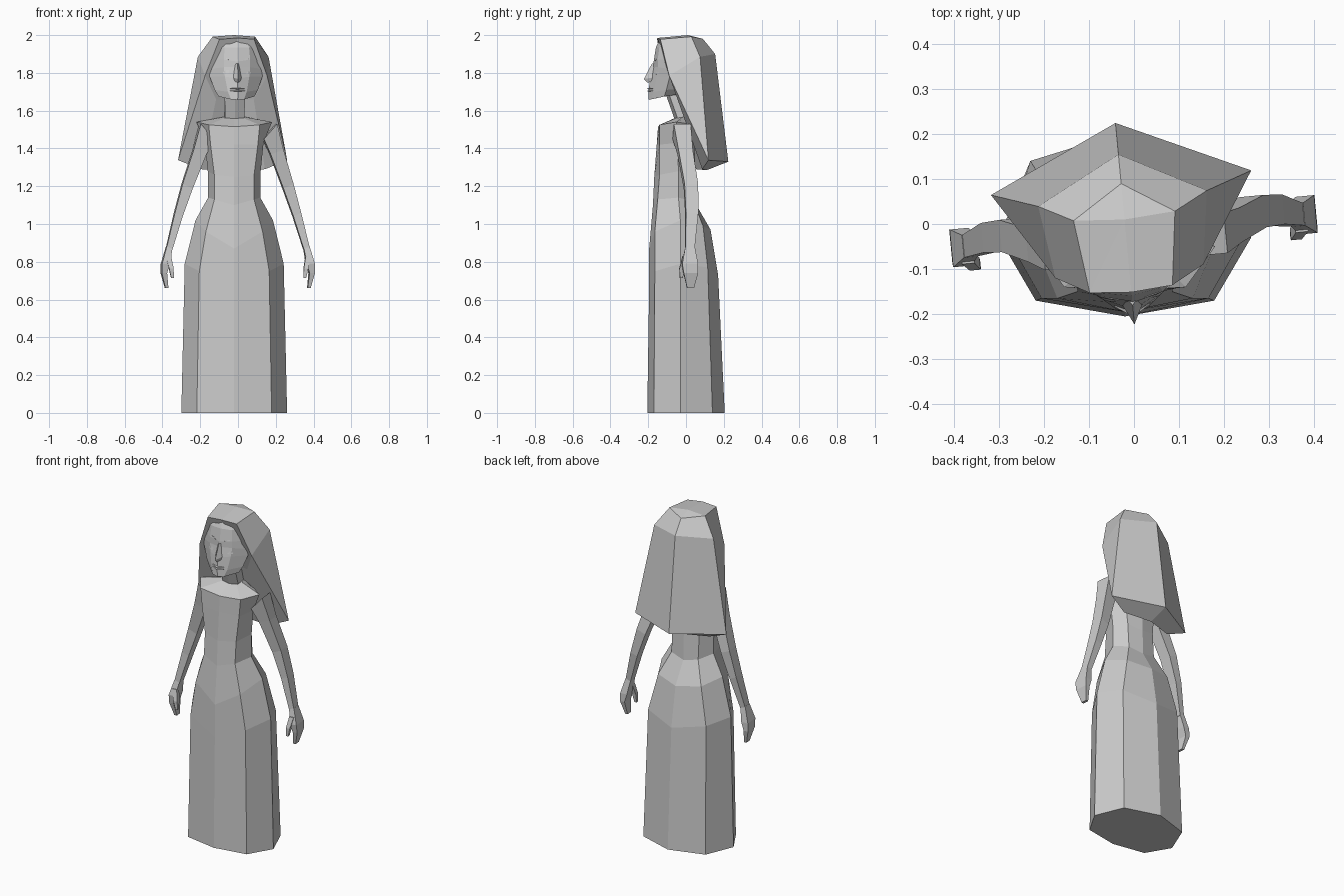
import bpy, bmesh, math
from mathutils import Matrix, Vector

if "Cube" in bpy.data.objects:
    bpy.data.objects.remove(bpy.data.objects["Cube"])

grey = bpy.data.materials.new("plain grey")
grey.diffuse_color = (0.6, 0.6, 0.6, 1)
grey.use_nodes = True
grey.node_tree.nodes["Principled BSDF"].inputs["Base Color"].default_value = grey.diffuse_color
TURN = math.radians(5.4)


def finish(name, bm, offset=(-0.02, 0, 0), turn=0.0, flat_doubles=True):
    if flat_doubles:
        bmesh.ops.remove_doubles(bm, verts=bm.verts, dist=0.0005)
    bmesh.ops.recalc_face_normals(bm, faces=bm.faces)
    bm.transform(Matrix.Translation(offset) @ Matrix.Rotation(turn, 4, 'Z'))
    me = bpy.data.meshes.new(name)
    bm.to_mesh(me)
    bm.free()
    me.materials.append(grey)
    ob = bpy.data.objects.new(name, me)
    bpy.context.collection.objects.link(ob)
    return ob


def loft(bm, rings):
    """Skin a stack of equal rings and cap both ends."""
    vs = [[bm.verts.new(p) for p in r] for r in rings]
    n = len(vs[0])
    for a, b in zip(vs, vs[1:]):
        for i in range(n):
            j = (i + 1) % n
            bm.faces.new((a[i], a[j], b[j], b[i]))
    bm.faces.new(vs[0][::-1])
    bm.faces.new(vs[-1])


def sym(front, half, back):
    """Closed ring from front (y, z), right-hand points and back (y, z)."""
    return ([(0, *front)] + half + [(0, *back)]
            + [(-x, y, z) for x, y, z in reversed(half)])


def box_ring(c, hx, hy, tilt=0.0):
    x, y, z = c
    return [(x - hx, y - hy, z - tilt), (x + hx, y - hy, z + tilt),
            (x + hx, y + hy, z + tilt), (x - hx, y + hy, z - tilt)]


# dress: eight-sided skirt, waist and bodice
bm = bmesh.new()
loft(bm, [
    sym((-.205, 0), [(.198, -.17, 0), (.28, -.03, 0), (.21, .14, 0)], (.205, 0)),
    sym((-.195, .67), [(.185, -.165, .75), (.262, -.03, .79), (.195, .115, .77)], (.17, .73)),
    sym((-.195, .87), [(.15, -.165, .96), (.205, -.03, 1.02), (.145, .09, .99)], (.13, .97)),
    sym((-.175, 1.10), [(.105, -.15, 1.13), (.138, -.04, 1.14), (.09, .04, 1.12)], (.055, 1.1)),
    sym((-.168, 1.25), [(.105, -.14, 1.26), (.14, -.04, 1.28), (.09, .03, 1.27)], (.05, 1.25)),
    sym((-.155, 1.42), [(.125, -.14, 1.42), (.155, -.045, 1.43), (.105, .025, 1.42)], (.045, 1.42)),
    sym((-.148, 1.515), [(.135, -.14, 1.525), (.2, -.05, 1.54), (.12, .015, 1.53)], (.04, 1.5)),
    sym((-.065, 1.558), [(.05, -.055, 1.56), (.065, -.02, 1.565), (.04, .02, 1.57)], (.025, 1.57)),
])
finish("dress", bm)

# neck leaning forward to the jaw
bm = bmesh.new()
loft(bm, [
    sym((-.055, 1.54), [(.05, -.04, 1.54), (.05, .02, 1.54)], (.035, 1.54)),
    sym((-.105, 1.68), [(.055, -.09, 1.68), (.05, 0, 1.70)], (.02, 1.70)),
])
finish("neck", bm, turn=TURN / 2)

# head: wedge-shaped face with brow and chin
bm = bmesh.new()
loft(bm, [
    sym((-.198, 1.657), [(.035, -.188, 1.66), (.095, -.125, 1.675), (.05, -.02, 1.69)], (0, 1.70)),
    sym((-.2, 1.70), [(.05, -.175, 1.70), (.115, -.115, 1.71), (.07, 0, 1.72)], (.03, 1.72)),
    sym((-.19, 1.77), [(.065, -.162, 1.78), (.14, -.1, 1.78), (.09, 0, 1.78)], (.05, 1.78)),
    sym((-.176, 1.83), [(.07, -.155, 1.83), (.148, -.1, 1.82), (.09, 0, 1.84)], (.06, 1.84)),
    sym((-.172, 1.86), [(.07, -.157, 1.87), (.13, -.105, 1.87), (.08, 0, 1.88)], (.05, 1.88)),
    sym((-.160, 1.935), [(.065, -.148, 1.935), (.095, -.125, 1.935), (.07, 0, 1.94)], (.05, 1.94)),
    sym((-.14, 1.975), [(.05, -.135, 1.975), (.08, -.12, 1.975), (.06, 0, 1.97)], (.04, 1.97)),
])
finish("head", bm, turn=TURN)

# nose
bm = bmesh.new()
loft(bm, [
    [(-.012, -.165, 1.85), (0, -.181, 1.85), (.012, -.165, 1.85)],
    [(-.022, -.18, 1.775), (0, -.224, 1.768), (.022, -.18, 1.775)],
    [(-.018, -.18, 1.757), (0, -.205, 1.748), (.018, -.18, 1.757)],
])
finish("nose", bm, turn=TURN)

# lips
bm = bmesh.new()
for z, h in ((1.716, .007), (1.704, .008)):
    loft(bm, [
        [(-.04, -.178, z), (-.04, -.181, z + .001), (-.04, -.178, z + .002)],
        [(0, -.19, z - h), (0, -.207, z), (0, -.19, z + h)],
        [(.04, -.178, z), (.04, -.181, z + .001), (.04, -.178, z + .002)],
    ])
finish("lips", bm, turn=TURN, flat_doubles=False)

# closed eyelids and eyebrows, curved thin strips
for name, z0, lift, h, depth in (("eyelids", 1.815, -.012, .011, .008),
                                 ("eyebrows", 1.862, .013, .004, .003)):
    bm = bmesh.new()
    for s in (-1, 1):
        rings = []
        for i in range(5):
            t = i / 4
            x = .028 + .062 * t
            y = -.167 + .018 * t + max(0, t - .65) * .045
            w = math.sin(math.pi * (.08 + .84 * t))
            z = z0 + lift * w
            rings.append([(s * x, y + .01, z - h * w), (s * x, y - depth * w, z - h * w),
                          (s * x, y - .3 * depth, z + h * w), (s * x, y + .01, z + h * w)])
        loft(bm, rings)
    finish(name, bm, turn=TURN)

# hair: crown, faceted fall and tucked underside
bm = bmesh.new()
side = {"cf": (.092, -.145, 1.978), "cs": (.113, .018, 1.992), "rf": (.165, -.105, 1.785),
        "rs": (.188, .057, 1.885), "bs": (.29, .092, 1.338),
        "jn": (.10, -.04, 1.66), "li": (.17, .07, 1.29)}
mid = {"cf": (0, -.152, 1.985), "cb": (0, .09, 1.98), "rb": (0, .155, 1.9),
       "bb": (0, .225, 1.33), "jn": (0, .0, 1.66), "li": (0, .11, 1.285)}
M = {k: bm.verts.new(p) for k, p in mid.items()}
S = [{k: bm.verts.new((s * x, y, z)) for k, (x, y, z) in side.items()} for s in (-1, 1)]
for P in S:
    for f in ((P["cf"], P["cs"], P["rs"], P["rf"]),         # temple
              (P["cs"], M["cb"], M["rb"], P["rs"]),         # back of crown
              (P["rf"], P["rs"], P["bs"]),                  # side fall
              (P["rs"], M["rb"], M["bb"], P["bs"]),         # back fall
              (P["rf"], P["bs"], P["li"], P["jn"]),         # inside of the curtain
              (P["bs"], M["bb"], M["li"], P["li"]),         # lower hem
              (P["jn"], P["li"], M["li"], M["jn"]),         # against the back
              (P["cf"], P["rf"], P["jn"], M["jn"], M["cf"])):  # behind the face
        bm.faces.new(f)
L, R = S
top = bm.verts.new((0, .01, 2.0))
loop = [M["cf"], R["cf"], R["cs"], M["cb"], L["cs"], L["cf"]]
for a, b in zip(loop, loop[1:] + loop[:1]):
    bm.faces.new((a, b, top))
finish("hair", bm, turn=TURN)

# arms with hands, mirrored
for s, label in ((-1, "left"), (1, "right")):
    flip = Matrix.Diagonal((s, 1, 1, 1))
    parts = {
        "arm": [box_ring((.168, -.045, 1.49), .035, .045, .04),
                box_ring((.205, -.03, 1.38), .034, .038, .012),
                box_ring((.268, -.005, 1.20), .027, .036, .012),
                box_ring((.315, -.005, 1.05), .021, .033, .008),
                box_ring((.365, -.02, .87), .015, .025, .006)],
        "hand": [box_ring((.365, -.02, .875), .015, .025, .006),
                 box_ring((.385, -.022, .79), .021, .042),
                 box_ring((.393, -.018, .74), .014, .038),
                 box_ring((.378, -.018, .66), .008, .018)],
        "thumb": [box_ring((.372, -.045, .83), .014, .014),
                  box_ring((.358, -.062, .765), .012, .013),
                  box_ring((.352, -.064, .715), .007, .008)],
    }
    for part, rings in parts.items():
        bm = bmesh.new()
        loft(bm, rings)
        bm.transform(flip)
        finish(label + "_" + part, bm, offset=(-.003, .006, 0), turn=TURN)
